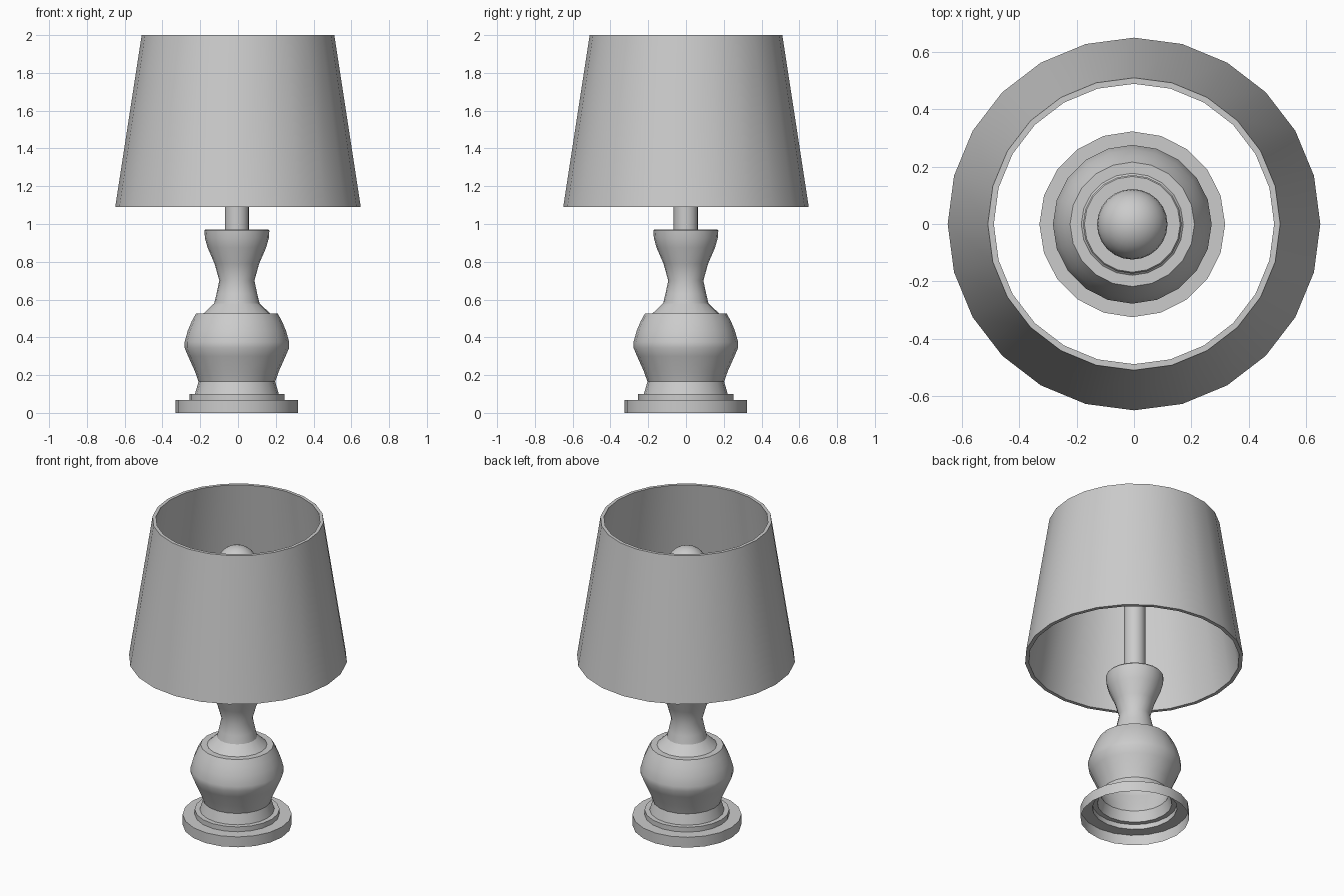
import bpy, bmesh, math

if "Cube" in bpy.data.objects:
    bpy.data.objects.remove(bpy.data.objects["Cube"])


def lathe(name, profile, sides, closed=False, offset=(0, 0), angle=30):
    """Revolve (radius, height) points around z; radius 0 makes a pole."""
    bm = bmesh.new()
    rings = []
    for r, z in profile:
        if r == 0:
            rings.append([bm.verts.new((0, 0, z))] * sides)
        else:
            rings.append([bm.verts.new((r * math.cos(2 * math.pi * i / sides),
                                        r * math.sin(2 * math.pi * i / sides), z))
                          for i in range(sides)])
    pairs = list(zip(rings, rings[1:]))
    if closed:
        pairs.append((rings[-1], rings[0]))
    for a, b in pairs:
        for i in range(sides):
            j = (i + 1) % sides
            quad = list(dict.fromkeys((a[i], a[j], b[j], b[i])))
            bm.faces.new(quad)
    mesh = bpy.data.meshes.new(name)
    bm.to_mesh(mesh)
    bm.free()
    obj = bpy.data.objects.new(name, mesh)
    obj.location = (*offset, 0)
    bpy.context.collection.objects.link(obj)
    bpy.ops.object.select_all(action='DESELECT')
    obj.select_set(True)
    bpy.context.view_layer.objects.active = obj
    bpy.ops.object.shade_smooth_by_angle(angle=math.radians(angle))
    return obj


OFFSET = (-0.006, -0.001)  # the stand sits slightly off the shade axis

# Turned stand: stepped foot, belly and flared neck, hollow and open below
lathe("lamp_stand", [
    (0.324, 0.0), (0.324, 0.068), (0.252, 0.068), (0.252, 0.10),
    (0.222, 0.10), (0.203, 0.165), (0.222, 0.22), (0.258, 0.30), (0.277, 0.345), (0.277, 0.375),
    (0.26, 0.435), (0.239, 0.485), (0.217, 0.525), (0.178, 0.525),
    (0.12, 0.58), (0.108, 0.63), (0.093, 0.70), (0.118, 0.79),
    (0.155, 0.875), (0.169, 0.925), (0.172, 0.965), (0.167, 0.972), (0, 0.972),
], 20, offset=OFFSET)

# Rod carrying the bulb
lathe("rod", [(0, 0.96), (0.064, 0.96), (0.064, 1.61), (0, 1.61)], 20, offset=OFFSET)

# Round bulb
R, ZC, N = 0.123, 1.70, 14
bulb = [(0 if k in (0, N) else R * math.sin(math.pi * k / N),
         ZC - R * math.cos(math.pi * k / N)) for k in range(N + 1)]
lathe("bulb", bulb, 24, offset=OFFSET)

# Tapered shade with wall thickness, open at both ends
lathe("shade", [(0.65, 1.09), (0.51, 2.0), (0.489, 2.0), (0.627, 1.09)], 24, closed=True)
